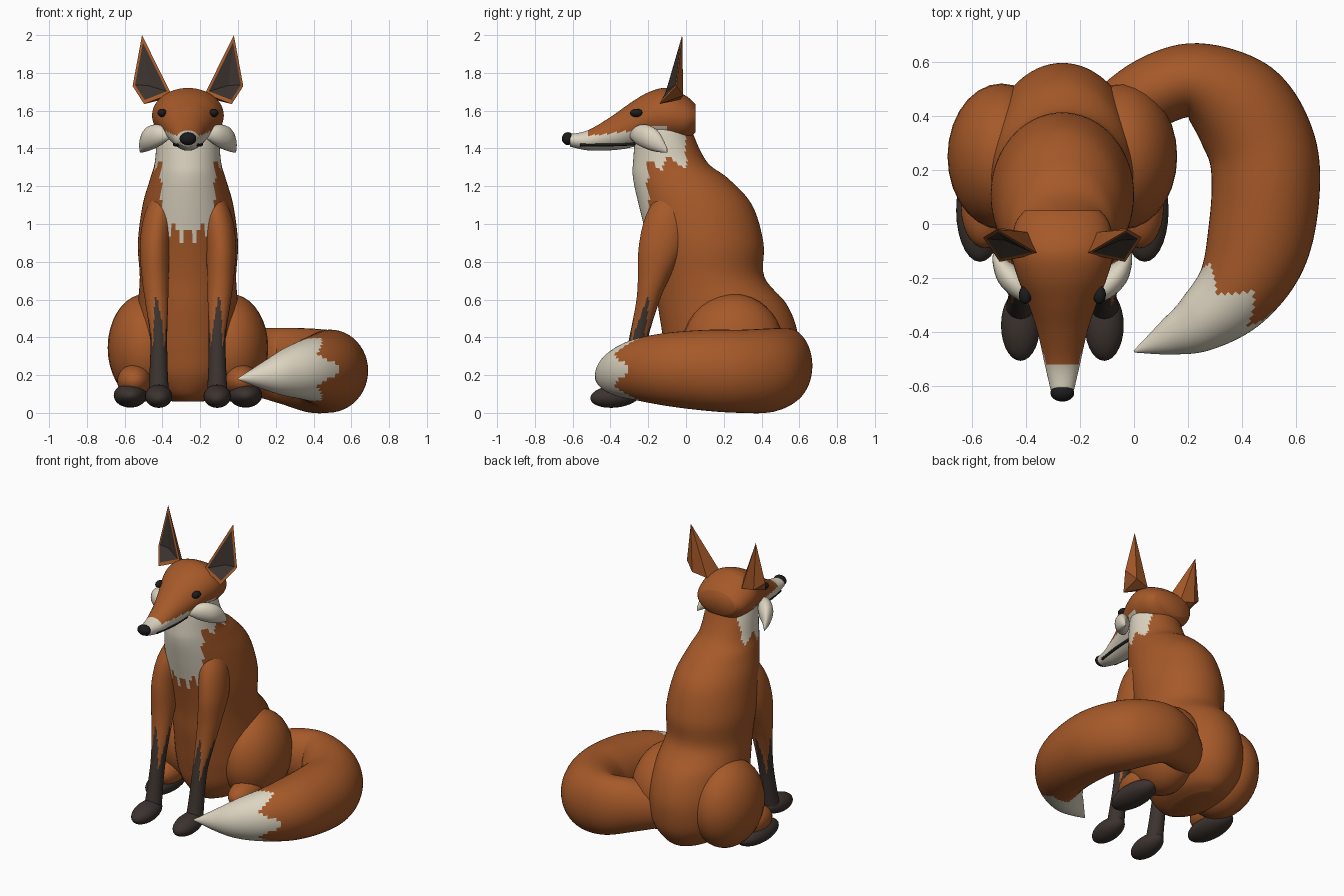
import bpy, bmesh, math
from mathutils import Vector

if "Cube" in bpy.data.objects:
    bpy.data.objects.remove(bpy.data.objects["Cube"])

CX = -0.265  # body centre line


def mat(name, c):
    m = bpy.data.materials.new(name)
    m.diffuse_color = (*c, 1)
    m.use_nodes = True
    m.node_tree.nodes["Principled BSDF"].inputs["Base Color"].default_value = m.diffuse_color
    return m


ORANGE = mat("orange_fur", (0.38, 0.10, 0.022))
WHITE = mat("cream_fur", (0.72, 0.66, 0.53))
DARK = mat("dark_fur", (0.045, 0.033, 0.028))
BLACK = mat("black", (0.012, 0.011, 0.011))


def finish(bm, name, mats, smooth=True):
    bmesh.ops.recalc_face_normals(bm, faces=bm.faces)
    for f in bm.faces:
        f.smooth = smooth
    me = bpy.data.meshes.new(name)
    bm.to_mesh(me)
    bm.free()
    for m in mats:
        me.materials.append(m)
    ob = bpy.data.objects.new(name, me)
    bpy.context.collection.objects.link(ob)
    return ob


def tooth(a, k):
    return abs(((a * k / math.tau) % 1) * 2 - 1)


def spline(keys, t):
    """Catmull-Rom through tuples, t in 0..1"""
    n = len(keys) - 1
    i = min(int(t * n), n - 1)
    f = t * n - i
    p = [keys[max(0, min(n, i + d))] for d in (-1, 0, 1, 2)]
    return [0.5 * (2 * b + (c - a) * f + (2 * a - 5 * b + 4 * c - d) * f * f
                   + (3 * b - a - 3 * c + d) * f ** 3) for a, b, c, d in zip(*p)]


def loft(name, keys, mode, mats, second=None, segs=32, sub=5):
    """Elliptic sections (x, y, z, ru, rv); second(p, angle, t) picks material 2"""
    bm = bmesh.new()
    steps = (len(keys) - 1) * sub
    rings = []
    for j in range(steps + 1):
        t = j / steps
        x, y, z, ru, rv = spline(keys, t)
        u, v = Vector((1, 0, 0)), Vector((0, 0, 1))
        if mode == 'z':
            v = Vector((0, 1, 0))
        elif mode == 'path':
            a, b = spline(keys, max(0, t - .01)), spline(keys, min(1, t + .01))
            u = Vector((b[1] - a[1], a[0] - b[0], 0)).normalized()
        rings.append([bm.verts.new(Vector((x, y, z)) + u * ru * math.cos(q) + v * rv * math.sin(q))
                      for q in (math.tau * i / segs for i in range(segs))])
    for j in range(steps):
        for i in range(segs):
            k = (i + 1) % segs
            f = bm.faces.new((rings[j][i], rings[j][k], rings[j + 1][k], rings[j + 1][i]))
            if second and second(f.calc_center_median(), math.tau * (i + .5) / segs, (j + .5) / steps):
                f.material_index = 1
    for r in (rings[0], rings[-1]):
        f = bm.faces.new(r)
        if second and second(f.calc_center_median(), 0, 0 if r is rings[0] else 1):
            f.material_index = 1
    return finish(bm, name, mats)


def blob(name, c, r, m, tilt=0.0):
    bm = bmesh.new()
    bmesh.ops.create_uvsphere(bm, u_segments=28, v_segments=18, radius=1)
    bmesh.ops.scale(bm, vec=r, verts=bm.verts)
    ob = finish(bm, name, [m])
    ob.location = c
    ob.rotation_euler.x = tilt
    return ob


# torso, pelvis and neck: z, front y, back y, half width
profile = [(.06, .05, .42, .08), (.10, -.02, .5, .17), (.2, -.08, .57, .25), (.33, -.11, .595, .275),
           (.45, -.13, .585, .275), (.58, -.15, .53, .265), (.72, -.165, .415, .255),
           (.9, -.2, .41, .265), (1.1, -.25, .35, .24), (1.24, -.28, .225, .2),
           (1.33, -.28, .11, .175), (1.5, -.26, .03, .16), (1.6, -.2, .02, .13)]


def bib(p, a, t):
    dx, z = abs(p.x - CX), p.z
    neck = 1.34 + .08 * tooth(a, 10) - .06 < z < 1.52 and p.y < 0.0
    chest = dx < .135 + .02 * tooth(z, 60) and p.y < -.1 and z > .88 + .10 * tooth(a, 24) + dx * .5
    return neck or chest


loft("body", [(CX, (f + b) / 2, z, w, (b - f) / 2) for z, f, b, w in profile],
     'z', [ORANGE, WHITE], bib, segs=72, sub=6)

# head: y, centre z, half width, half height
skull = [(-.615, 1.443, .043, .033), (-.52, 1.443, .065, .053), (-.4, 1.478, .092, .088),
         (-.3, 1.52, .125, .117), (-.2, 1.565, .165, .132), (-.1, 1.575, .19, .145),
         (0, 1.56, .175, .118), (.05, 1.56, .14, .075)]
loft("head", [(CX, y, z, w, h) for y, z, w, h in skull], 'y', [ORANGE, WHITE],
     lambda p, a, t: p.y < -.525 or (p.y < -.1 and p.z < 1.455 + (p.y + .6) * .13), segs=48, sub=6)
blob("nose", (CX, -.625, 1.452), (.044, .032, .034), BLACK)

# tail curling round the side to a pale tip
tail = [(-.12, .38, .26, .10, .12), (.05, .48, .27, .13, .17), (.22, .53, .25, .14, .2),
        (.38, .44, .225, .19, .222), (.47, .29, .22, .2, .22), (.487, .12, .225, .2, .215),
        (.455, -.09, .23, .19, .195), (.375, -.25, .23, .155, .165), (.25, -.36, .215, .115, .125),
        (.13, -.42, .197, .068, .07), (0, -.472, .18, .004, .004)]
loft("tail", tail, 'path', [ORANGE, WHITE],
     lambda p, a, t: t > .675 + .06 * tooth(a, 5), segs=48, sub=9)


def ear(name, s):
    P = lambda x, y, z: Vector((CX + s * x, y, z))
    tip, rim = P(.243, -.02, 2.0), [P(.293, -.05, 1.73), P(.232, -.14, 1.635), P(.09, -.11, 1.69)]
    back = [P(.23, -.015, 1.68), P(.13, -.03, 1.66)]
    bm = bmesh.new()
    V = bm.verts.new
    t, (o, l, n), (b1, b2) = V(tip), map(V, rim), map(V, back)
    for f in ((t, o, b1), (t, b1, b2), (t, b2, n), (o, l, b1), (l, b2, b1), (l, n, b2)):
        bm.faces.new(f)
    # dark hollow inside the rim
    outer = [t, o, l, n]
    mid = (tip + rim[0] + rim[1] + rim[2]) / 4
    inner = [V(v.co.lerp(mid, .17)) for v in outer]
    pit = V(mid + Vector((0, .02, -.03)))
    for i in range(4):
        k = (i + 1) % 4
        bm.faces.new((outer[i], outer[k], inner[k], inner[i]))
        bm.faces.new((inner[i], inner[k], pit)).material_index = 1
    finish(bm, name, [ORANGE, DARK], smooth=False)


for s, side in ((-1, "left"), (1, "right")):
    at = lambda x, y, z: (CX + s * x, y, z)
    ear(side + "_ear", s)
    blob(side + "_eye", at(.137, -.262, 1.588), (.024, .034, .022), BLACK)

    # cheek tuft and mouth line
    loft(side + "_cheek_tuft", [at(*k[:3]) + k[3:] for k in (
        (.10, -.29, 1.47, .012, .02), (.15, -.245, 1.47, .04, .055),
        (.20, -.19, 1.455, .045, .065), (.235, -.14, 1.43, .025, .05),
        (.252, -.10, 1.39, .004, .012))], 'path', [WHITE], segs=16)
    loft(side + "_mouth_line", [at(*k) + (.008, .009) for k in (
        (.048, -.56, 1.42), (.069, -.41, 1.42), (.072, -.27, 1.425))], 'path', [BLACK], segs=8)

    # front leg with dark stocking
    loft(side + "_front_leg", [at(*k[:3]) + k[3:] for k in (
        (.12, -.06, 1.2, .04, .06), (.155, -.10, 1.05, .075, .11), (.175, -.13, .88, .08, .12),
        (.172, -.175, .7, .07, .08), (.165, -.205, .58, .06, .06), (.155, -.25, .4, .045, .05),
        (.155, -.285, .22, .048, .05), (.155, -.31, .09, .055, .055))], 'z', [ORANGE, DARK],
        lambda p, a, t: p.z < .64 - .3 * tooth(a + .8, 4), segs=40, sub=8)
    blob(side + "_front_paw", at(.155, -.375, .088), (.072, .132, .06), DARK, .1)

    # haunch, hock and hind paw
    blob(side + "_haunch", at(.225, .25, .345), (.2, .27, .285), ORANGE)
    blob(side + "_hock", at(.285, .06, .17), (.09, .15, .085), ORANGE)
    blob(side + "_hind_paw", at(.305, .05, .093), (.088, .19, .065), DARK)
